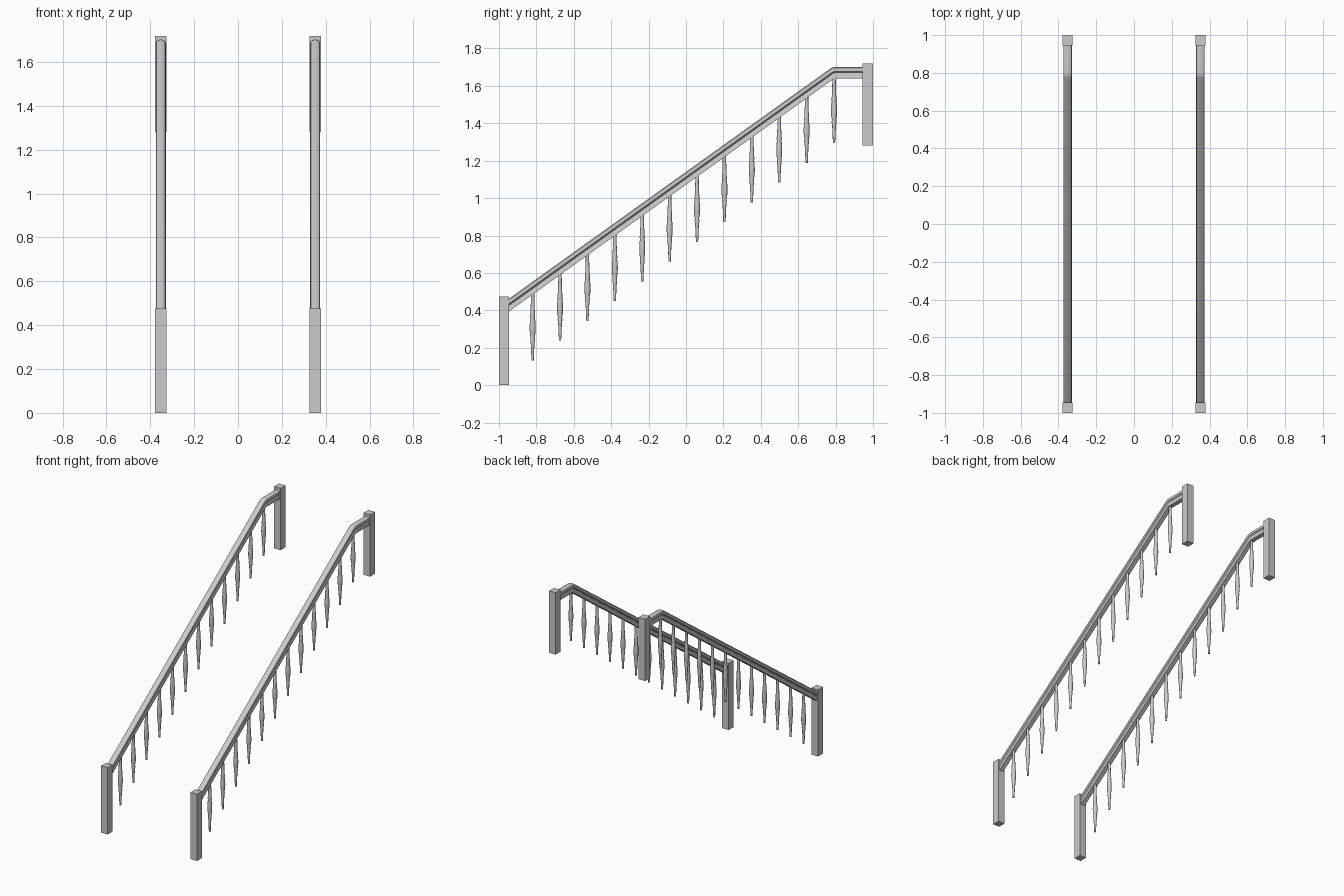
import bpy, bmesh, math

if "Cube" in bpy.data.objects:
    bpy.data.objects.remove(bpy.data.objects["Cube"])

RAIL_X = 0.352


def make_object(name, bm, smooth=False):
    bmesh.ops.recalc_face_normals(bm, faces=bm.faces)
    mesh = bpy.data.meshes.new(name)
    bm.to_mesh(mesh)
    bm.free()
    ob = bpy.data.objects.new(name, mesh)
    bpy.context.collection.objects.link(ob)
    if smooth:
        bpy.ops.object.select_all(action='DESELECT')
        ob.select_set(True)
        bpy.context.view_layer.objects.active = ob
        bpy.ops.object.shade_smooth_by_angle(angle=math.radians(35))
    return ob


def loft(name, rings, closed_ends=True):
    bm = bmesh.new()
    loops = [[bm.verts.new(p) for p in ring] for ring in rings]
    n = len(loops[0])
    for a, b in zip(loops, loops[1:]):
        for i in range(n):
            j = (i + 1) % n
            bm.faces.new((a[i], a[j], b[j], b[i]))
    if closed_ends:
        bm.faces.new(loops[0])
        bm.faces.new(loops[-1])
    return make_object(name, bm, True)


def post(name, x, y0, y1, z0, z1):
    bm = bmesh.new()
    bmesh.ops.create_cube(bm, size=1)
    for v in bm.verts:
        v.co = (x + v.co.x * 0.052,
                (y0 + y1) / 2 + v.co.y * (y1 - y0),
                (z0 + z1) / 2 + v.co.z * (z1 - z0))
    make_object(name, bm)


# handrail cross-section: half width and height fraction, mirrored
HALF = [(0.016, 0.0), (0.016, 0.3), (0.013, 0.42), (0.014, 0.5), (0.021, 0.6),
        (0.0225, 0.75), (0.020, 0.9), (0.013, 0.97), (0.005, 1.0)]
SECTION = HALF + [(-u, v) for u, v in reversed(HALF)]

# handrail path: lower and upper edge points (y, z)
PATH = [((-0.95, 0.391), (-0.95, 0.460)),
        ((0.785, 1.634), (0.768, 1.690)),
        ((0.793, 1.639), (0.783, 1.699)),
        ((0.802, 1.640), (0.800, 1.702)),
        ((0.95, 1.640), (0.95, 1.702))]

# turned baluster profile: radius, height above its foot
TURNING = [(0.006, 0.0), (0.008, 0.05), (0.010, 0.09), (0.013, 0.115),
           (0.011, 0.125), (0.015, 0.145), (0.016, 0.175), (0.015, 0.205),
           (0.012, 0.225), (0.014, 0.235), (0.012, 0.25), (0.010, 0.30),
           (0.009, 0.34), (0.009, 0.375)]
SIDES = 12

for side, sx in (("left", -1), ("right", 1)):
    x = sx * RAIL_X
    # newel posts
    post(f"{side}_bottom_post", x, -1.0, -0.946, 0.0, 0.475)
    post(f"{side}_top_post", x, 0.945, 1.0, 1.28, 1.72)
    # handrail
    rings = [[(x + u, lo[0] + (hi[0] - lo[0]) * v, lo[1] + (hi[1] - lo[1]) * v)
              for u, v in SECTION] for lo, hi in PATH]
    loft(f"{side}_handrail", rings)
    # balusters
    for k in range(12):
        y, z = -0.820 + 0.1465 * k, 0.133 + 0.1055 * k
        rings = [[(x + r * math.cos(math.tau * i / SIDES),
                   y + r * math.sin(math.tau * i / SIDES), z + h)
                  for i in range(SIDES)] for r, h in TURNING]
        loft(f"{side}_baluster_{k + 1}", rings)
